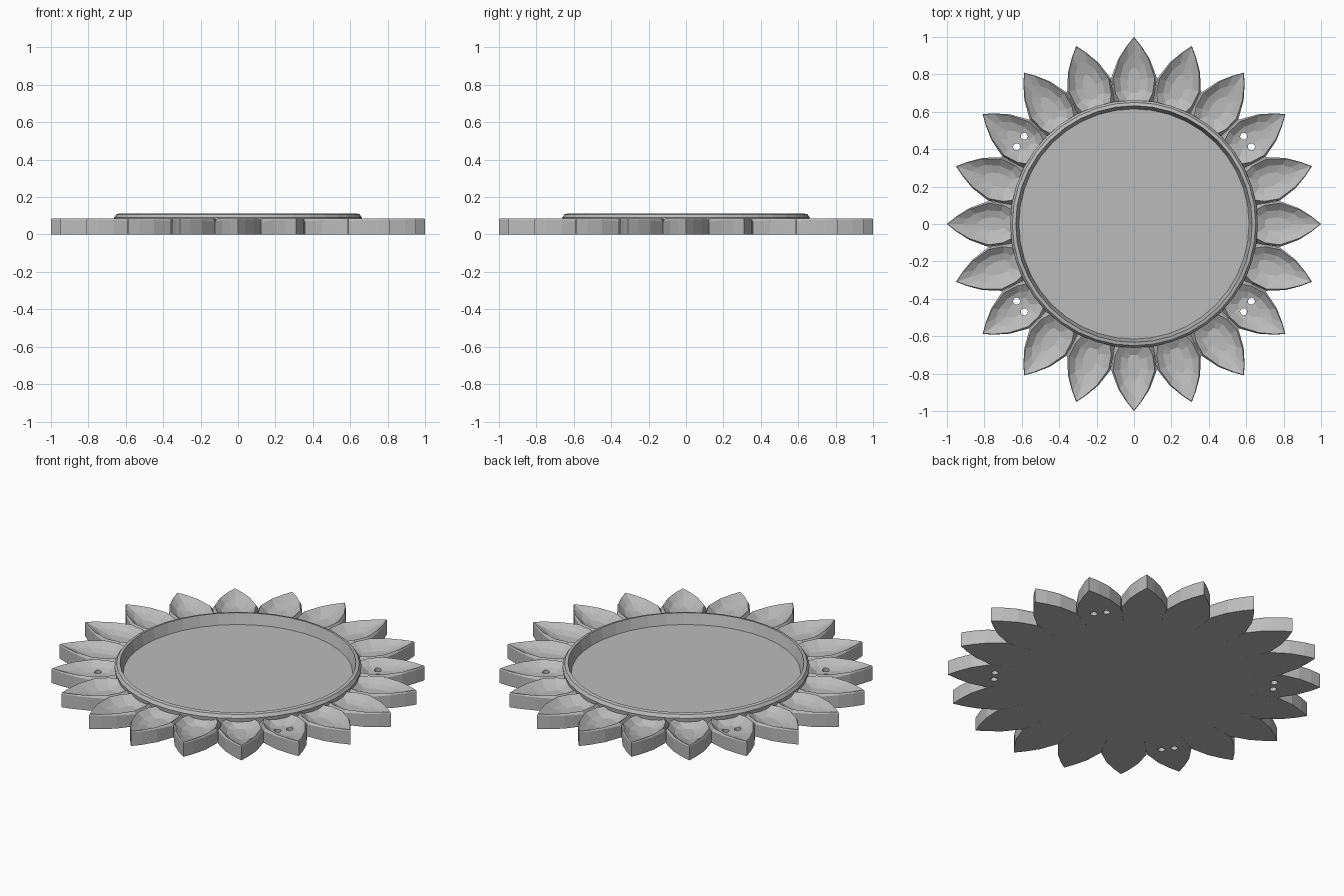
import bpy, bmesh, math
from mathutils import Matrix

cube = bpy.data.objects.get("Cube")
if cube:
    bpy.data.objects.remove(cube, do_unlink=True)

PETALS = 20
TOP = 0.086

grey = bpy.data.materials.new("plain_grey")
grey.use_nodes = True
colour = (0.5, 0.5, 0.5, 1)
grey.diffuse_color = colour
grey.node_tree.nodes["Principled BSDF"].inputs["Base Color"].default_value = colour


def make_object(name, bm):
    bmesh.ops.recalc_face_normals(bm, faces=bm.faces)
    mesh = bpy.data.meshes.new(name)
    bm.to_mesh(mesh)
    bm.free()
    mesh.materials.append(grey)
    obj = bpy.data.objects.new(name, mesh)
    bpy.context.collection.objects.link(obj)
    return obj


def bridge(bm, a, b):
    for i in range(len(a)):
        j = (i + 1) % len(a)
        bm.faces.new((a[i], a[j], b[j], b[i]))


# Tray: shallow dish with a raised bevelled rim, lathed from a profile
def make_tray(sides=40):
    bm = bmesh.new()
    profile = [(0.65, 0), (0.662, 0.09), (0.65, 0.108), (0.632, 0.112), (0.615, 0.05)]
    rings = []
    for r, z in profile:
        rings.append([bm.verts.new((r * math.cos(math.tau * i / sides),
                                    r * math.sin(math.tau * i / sides), z))
                      for i in range(sides)])
    for a, b in zip(rings, rings[1:]):
        bridge(bm, a, b)
    bm.faces.new(rings[0])
    bm.faces.new(rings[-1])
    return make_object("tray", bm)


# Petal: mirrored outline rings, from the base up to the lip and into the scoop
def make_petal(name, angle):
    rings_spec = [
        [(0.63, 0.099, 0), (0.70, 0.111, 0), (0.78, 0.122, 0), (0.88, 0.085, 0), (0.95, 0.04, 0), (1, 0, 0)],
        [(0.63, 0.099, 0.05), (0.70, 0.111, 0.055), (0.78, 0.122, 0.07),
         (0.88, 0.085, 0.076), (0.95, 0.04, 0.078), (1, 0, 0.08)],
        [(0.63, 0.066, 0.082), (0.70, 0.1, 0.085), (0.78, 0.111, TOP),
         (0.88, 0.078, TOP), (0.95, 0.036, TOP), (0.995, 0, TOP)],
        [(0.67, 0.04, 0.062), (0.71, 0.068, 0.056), (0.78, 0.074, 0.056),
         (0.85, 0.056, 0.06), (0.89, 0.028, 0.064), (0.915, 0, 0.067)],
        [(0.70, 0.02, 0.046), (0.72, 0.032, 0.044), (0.77, 0.036, 0.043),
         (0.81, 0.026, 0.045), (0.83, 0.013, 0.047), (0.84, 0, 0.048)],
    ]
    bm = bmesh.new()
    rings = []
    for spec in rings_spec:
        loop = spec + [(r, -w, z) for r, w, z in reversed(spec[:-1])]
        rings.append([bm.verts.new(p) for p in loop])
    for a, b in zip(rings, rings[1:]):
        bridge(bm, a, b)
    bm.faces.new(rings[0])
    bm.faces.new(rings[-1])
    bmesh.ops.rotate(bm, verts=bm.verts, cent=(0, 0, 0),
                     matrix=Matrix.Rotation(angle, 3, 'Z'))
    return make_object(name, bm)


# Pair of round thread holes cut through a petal
def pierce(petal, angle):
    bm = bmesh.new()
    for side in (-1, 1):
        place = Matrix.Rotation(angle, 4, 'Z') @ Matrix.Translation((0.75, side * 0.035, 0.05))
        bmesh.ops.create_cone(bm, cap_ends=True, segments=12, radius1=0.019,
                              radius2=0.019, depth=0.3, matrix=place)
    cutter = make_object("hole_cutter", bm)
    cutter.hide_render = True
    mod = petal.modifiers.new("holes", 'BOOLEAN')
    mod.operation = 'DIFFERENCE'
    mod.solver = 'EXACT'
    mod.object = cutter
    bpy.context.view_layer.objects.active = petal
    bpy.ops.object.modifier_apply(modifier=mod.name)
    bpy.data.objects.remove(cutter, do_unlink=True)


make_tray()
for i in range(PETALS):
    angle = math.tau * i / PETALS
    petal = make_petal(f"petal_{i + 1:02d}", angle)
    if i in (2, 8, 12, 18):
        pierce(petal, angle)
